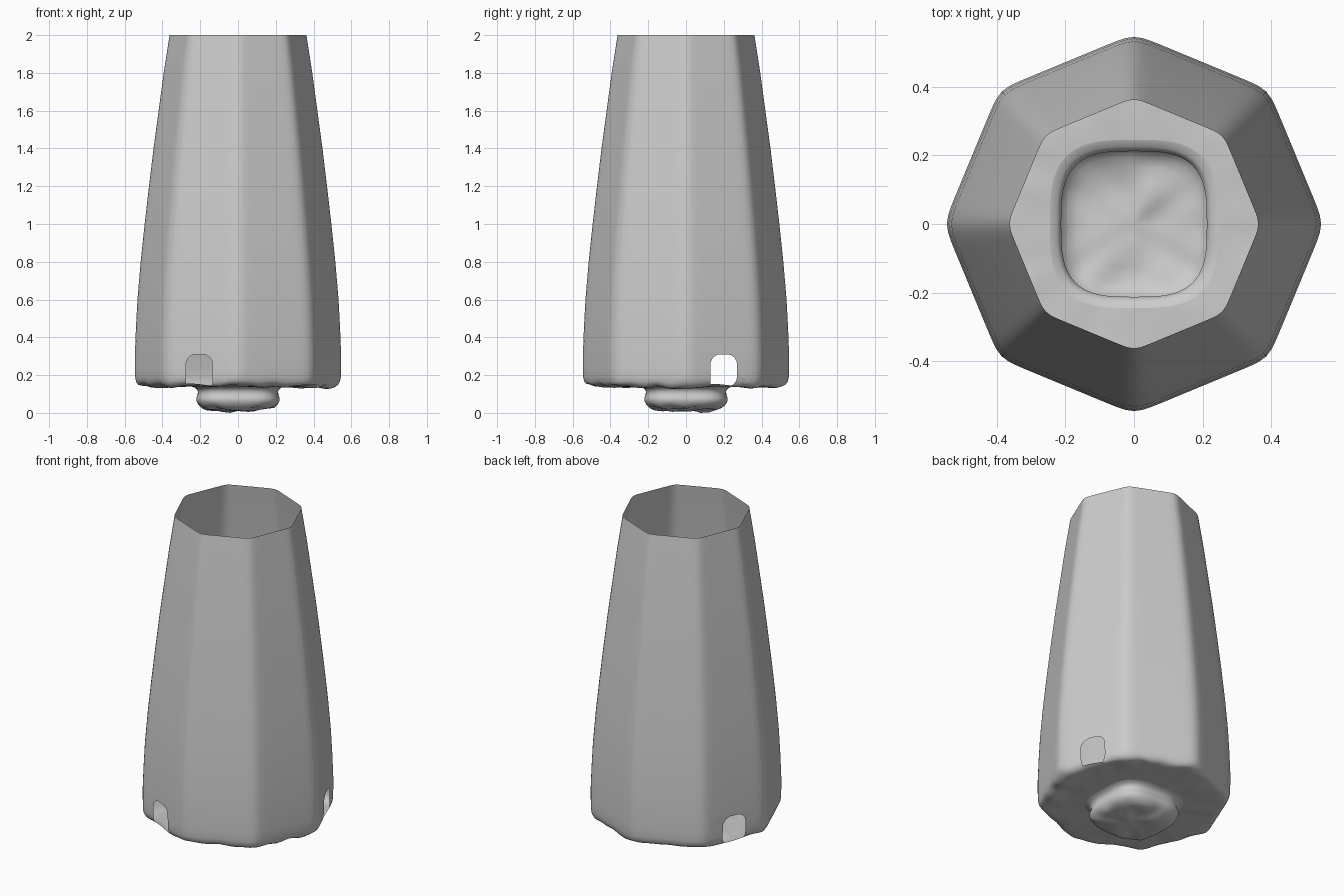
import bpy, bmesh, math
from mathutils import Vector, noise

if "Cube" in bpy.data.objects:
    bpy.data.objects.remove(bpy.data.objects["Cube"])

SEG = 128


def section(theta, sides, p):
    """Soft-cornered polygon: radius at angle theta (sides = number of face pairs)."""
    total = 0.0
    for k in range(sides):
        offset = math.pi / 8 if sides == 4 else 0.0
        total += abs(math.cos(theta - offset - k * math.pi / sides)) ** p
    return total ** (-1 / p)


def loft(name, rings, cap=False):
    """rings: (radius, z, blend to rounded square, roughness)."""
    bm = bmesh.new()
    loops = []
    for r, z, square, rough in rings:
        loop = []
        for i in range(SEG):
            t = 2 * math.pi * i / SEG
            octo = section(t, 4, 42) / 1.064
            quad = section(t, 2, 3.2)
            rr = r * (octo * (1 - square) + quad * square)
            x, y = rr * math.cos(t), rr * math.sin(t)
            bump = rough * noise.noise(Vector((x * 11, y * 11, 3.7)))
            loop.append(bm.verts.new((x, y, max(0.0, z + bump))))
        loops.append(loop)
    for a, b in zip(loops, loops[1:]):
        for i in range(SEG):
            j = (i + 1) % SEG
            bm.faces.new((a[j], a[i], b[i], b[j]))
    if cap:
        tip = bm.verts.new((0, 0, rings[-1][1]))
        for i in range(SEG):
            bm.faces.new((loops[-1][(i + 1) % SEG], loops[-1][i], tip))
    bm.normal_update()
    return bm


def cut_opening(bm, out, across, centre, half=0.07, low=0.138, top=0.31, round_foot=False):
    """Trim a round-topped doorway out of the wall facing direction 'out'."""
    up = Vector((0, 0, 1))
    r = 0.055
    planes = [(across * centre + up * low, -up)]
    for deg in range(0, 181, 15):
        a = math.radians(deg)
        n = across * math.cos(a) + up * math.sin(a)
        side = 0 if deg == 90 else math.copysign(half - r, math.cos(a))
        planes.append((across * (centre + side) + up * (top - r) + n * r, n))
    if round_foot:
        for deg in range(-75, 0, 15):
            a = math.radians(deg)
            n = across * math.cos(a) + up * math.sin(a)
            planes.append((across * (centre + half - r) + up * (low + r) + n * r, n))

    def local(f):
        c = f.calc_center_median()
        return (c.dot(out) > 0.36 and c.z < 0.42 and f.normal.z > -0.8
                and abs(c.dot(across) - centre) < 0.13)

    for co, n in planes:
        faces = [f for f in bm.faces if local(f)]
        edges = list({e for f in faces for e in f.edges})
        verts = list({v for f in faces for v in f.verts})
        bmesh.ops.bisect_plane(bm, geom=verts + edges + faces, dist=1e-5,
                               plane_co=co, plane_no=n)
        bm.normal_update()
    doomed = [f for f in bm.faces if local(f) and
              all((f.calc_center_median() - co).dot(n) < 0 for co, n in planes)]
    bmesh.ops.delete(bm, geom=doomed, context='FACES')


def finish(bm, name):
    me = bpy.data.meshes.new(name)
    bm.to_mesh(me)
    bm.free()
    ob = bpy.data.objects.new(name, me)
    bpy.context.collection.objects.link(ob)
    for poly in me.polygons:
        poly.use_smooth = True
    return ob


# Tapered eight-sided wall, open at the top, with a rough floor
wall = [(r, z, 0, 0) for r, z in (
    (0.362, 2.0), (0.393, 1.8), (0.420, 1.6), (0.447, 1.4), (0.471, 1.2), (0.494, 1.0),
    (0.515, 0.8), (0.532, 0.6), (0.540, 0.45), (0.545, 0.32), (0.545, 0.24), (0.544, 0.19))]
rim = [(0.539, 0.165, 0, 0.006), (0.528, 0.149, 0, 0.012), (0.51, 0.141, 0, 0.016),
       (0.48, 0.138, 0, 0.018), (0.43, 0.139, 0, 0.014), (0.37, 0.14, 0.1, 0.008),
       (0.30, 0.14, 0.5, 0.004), (0.245, 0.139, 1, 0)]
shell = loft("tower_shell", wall + rim)

# Doorways: one in the front, one on each side
X, Y = Vector((1, 0, 0)), Vector((0, 1, 0))
cut_opening(shell, -Y, X, -0.205)
for s in (-1, 1):
    cut_opening(shell, X * s, Y, 0.2, round_foot=True)
finish(shell, "tower_shell")

# Hollow rounded-square plug hanging under the floor
plug = loft("base_plug", [
    (0.245, 0.139, 1, 0), (0.225, 0.132, 1, 0), (0.212, 0.115, 1, 0), (0.214, 0.095, 1, 0),
    (0.221, 0.078, 1, 0), (0.220, 0.062, 1, 0), (0.209, 0.044, 1, 0.006),
    (0.192, 0.030, 1, 0.012), (0.165, 0.022, 1, 0.018), (0.125, 0.017, 1, 0.022),
    (0.08, 0.014, 1, 0.022), (0.04, 0.012, 1, 0.015)], cap=True)
plug.verts.ensure_lookup_table()
min(plug.verts, key=lambda v: v.co.z).co.z = 0.0
finish(plug, "base_plug")
